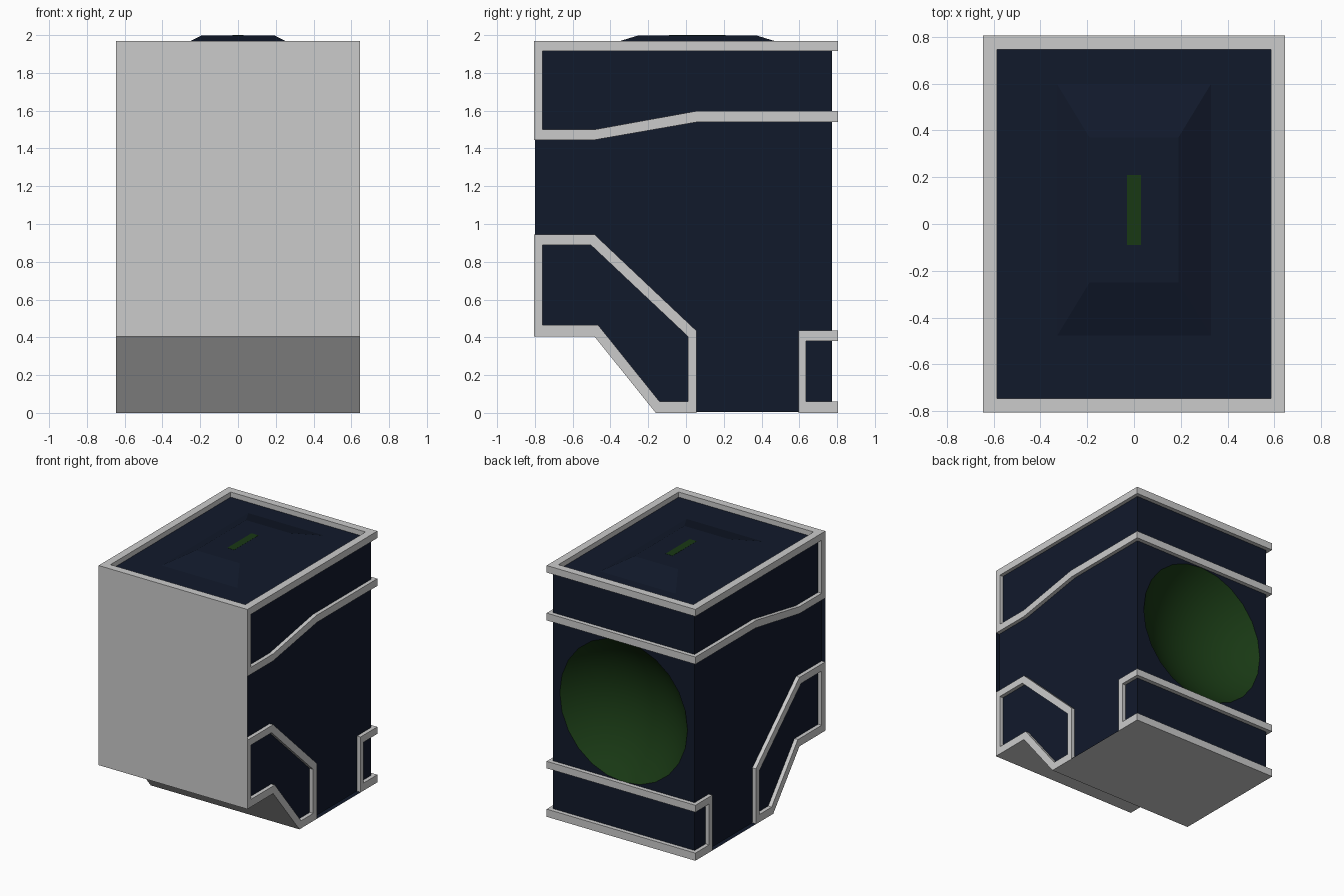
import bpy, bmesh, math
from mathutils import Matrix

if "Cube" in bpy.data.objects:
    bpy.data.objects.remove(bpy.data.objects["Cube"])

HW = 0.645   # outer half width
RW = 0.585   # inner half width of the top rim
BW = 0.615   # half width of the recessed dark body


def material(name, color):
    m = bpy.data.materials.new(name)
    m.diffuse_color = (*color, 1)
    m.use_nodes = True
    m.node_tree.nodes["Principled BSDF"].inputs["Base Color"].default_value = m.diffuse_color
    return m


navy = material("dark_blue", (0.0056, 0.0099, 0.024))
green = material("dark_green", (0.0095, 0.04, 0.007))


def finish(name, bm, mats=(), recalc=True):
    if recalc:
        bmesh.ops.recalc_face_normals(bm, faces=bm.faces)
    me = bpy.data.meshes.new(name)
    bm.to_mesh(me)
    bm.free()
    for m in mats:
        me.materials.append(m)
    ob = bpy.data.objects.new(name, me)
    bpy.context.collection.objects.link(ob)
    return ob


def extrude_x(bm, x0, x1):
    """Extrude all flat faces lying at x0 over to x1."""
    r = bmesh.ops.extrude_face_region(bm, geom=bm.faces[:], use_keep_orig=True)
    vs = [v for v in r["geom"] if isinstance(v, bmesh.types.BMVert)]
    bmesh.ops.translate(bm, verts=vs, vec=(x1 - x0, 0, 0))


def side_trim(name, outer, inner, closed):
    """Raised outline between two (y, z) paths, mirrored to both sides."""
    bm = bmesh.new()
    x0 = BW - 0.005
    a = [bm.verts.new((x0, y, z)) for y, z in outer]
    b = [bm.verts.new((x0, y, z)) for y, z in inner]
    n = len(a)
    for i in range(n if closed else n - 1):
        j = (i + 1) % n
        bm.faces.new((a[i], a[j], b[j], b[i]))
    extrude_x(bm, x0, HW)
    ob = finish(name, bm)
    ob.modifiers.new("Mirror", "MIRROR")
    return ob


def box(name, x, y, z, mats=()):
    bm = bmesh.new()
    bmesh.ops.create_cube(bm, size=1, matrix=Matrix.Translation(
        ((x[0] + x[1]) / 2, (y[0] + y[1]) / 2, (z[0] + z[1]) / 2))
        @ Matrix.Diagonal((x[1] - x[0], y[1] - y[0], z[1] - z[0], 1)))
    return finish(name, bm, mats)


def skin(name, path, flip, mats=()):
    """Thin sheet following a (y, z) path across the full width."""
    bm = bmesh.new()
    l = [bm.verts.new((-HW, y, z)) for y, z in path]
    r = [bm.verts.new((HW, y, z)) for y, z in path]
    for i in range(len(path) - 1):
        f = bm.faces.new((l[i], l[i + 1], r[i + 1], r[i]))
        if flip:
            f.normal_flip()
    return finish(name, bm, mats, recalc=False)


# Grey front and underside, with a dark lining just behind it
skin("front_and_underside", [(-0.805, 1.97), (-0.805, 0.405), (-0.485, 0.405),
                             (-0.16, 0), (0.805, 0)], False)
skin("dark_lining", [(-0.802, 1.967), (-0.802, 0.408), (-0.484, 0.408),
                     (-0.159, 0.003), (0.802, 0.003)], True, [navy])

# Recessed dark body
bm = bmesh.new()
bm.faces.new([bm.verts.new((-BW, y, z)) for y, z in (
    (-0.80, 1.93), (-0.80, 0.41), (-0.483, 0.41), (-0.158, 0.005),
    (0.772, 0.005), (0.772, 1.93))])
extrude_x(bm, -BW, BW)
body = finish("body", bm, [navy, green])

# Round dish hollowed into the back
rim, depth = 0.555, 0.25
radius = (rim ** 2 + depth ** 2) / (2 * depth)
bm = bmesh.new()
bmesh.ops.create_uvsphere(
    bm, u_segments=24, v_segments=32, radius=radius,
    matrix=Matrix.Translation((0, 0.772 - depth + radius, 0.985))
    @ Matrix.Rotation(math.pi / 2, 4, 'X'))
for f in bm.faces:
    f.material_index = 1
    f.smooth = True
cutter = finish("dish_cutter", bm, [navy, green])
cutter.hide_render = True
cutter.hide_viewport = True
cut = body.modifiers.new("Dish", "BOOLEAN")
cut.operation = 'DIFFERENCE'
cut.solver = 'EXACT'
cut.object = cutter

# Side outlines
side_trim("upper_side_trim",
          [(0.805, 1.97), (-0.805, 1.97), (-0.805, 1.445),
           (-0.485, 1.445), (0.06, 1.54), (0.805, 1.54)],
          [(0.805, 1.915), (-0.76, 1.915), (-0.76, 1.5),
           (-0.485, 1.5), (0.05, 1.597), (0.805, 1.597)], False)
side_trim("lower_front_side_trim",
          [(-0.805, 0.945), (-0.485, 0.945), (0.055, 0.435), (0.055, 0),
           (-0.16, 0), (-0.485, 0.405), (-0.805, 0.405)],
          [(-0.76, 0.89), (-0.505, 0.89), (0.01, 0.405), (0.01, 0.06),
           (-0.14, 0.06), (-0.465, 0.465), (-0.76, 0.465)], True)
side_trim("lower_rear_side_trim",
          [(0.805, 0.435), (0.595, 0.435), (0.595, 0), (0.805, 0)],
          [(0.805, 0.38), (0.635, 0.38), (0.635, 0.06), (0.805, 0.06)], False)

# Bars across the back
for name, z in (("top", (1.915, 1.97)), ("upper", (1.54, 1.597)),
                ("lower", (0.38, 0.435)), ("bottom", (0, 0.06))):
    box(name + "_back_bar", (-HW, HW), (0.745, 0.805), z)

# Front and side bars of the top rim
box("top_front_bar", (-HW, HW), (-0.805, -0.745), (1.915, 1.97))
for name, s in (("left", -1), ("right", 1)):
    box(name + "_top_bar", sorted((s * RW, s * HW)), (-0.805, 0.805),
        (1.915, 1.97))

# Raised bevelled panel on top with a slot
bm = bmesh.new()
low = [bm.verts.new((x, y, 1.929)) for x, y in
       ((-0.33, -0.48), (0.33, -0.48), (0.33, 0.60), (-0.33, 0.60))]
top = [bm.verts.new((x, y, 1.999)) for x, y in
       ((-0.19, -0.25), (0.19, -0.25), (0.19, 0.37), (-0.19, 0.37))]
bm.faces.new(top)
bm.faces.new(low[::-1])
for i in range(4):
    j = (i + 1) % 4
    bm.faces.new((low[i], low[j], top[j], top[i]))
finish("top_panel", bm, [navy])
box("top_slot", (-0.03, 0.03), (-0.09, 0.21), (1.97, 2.0), [green])
